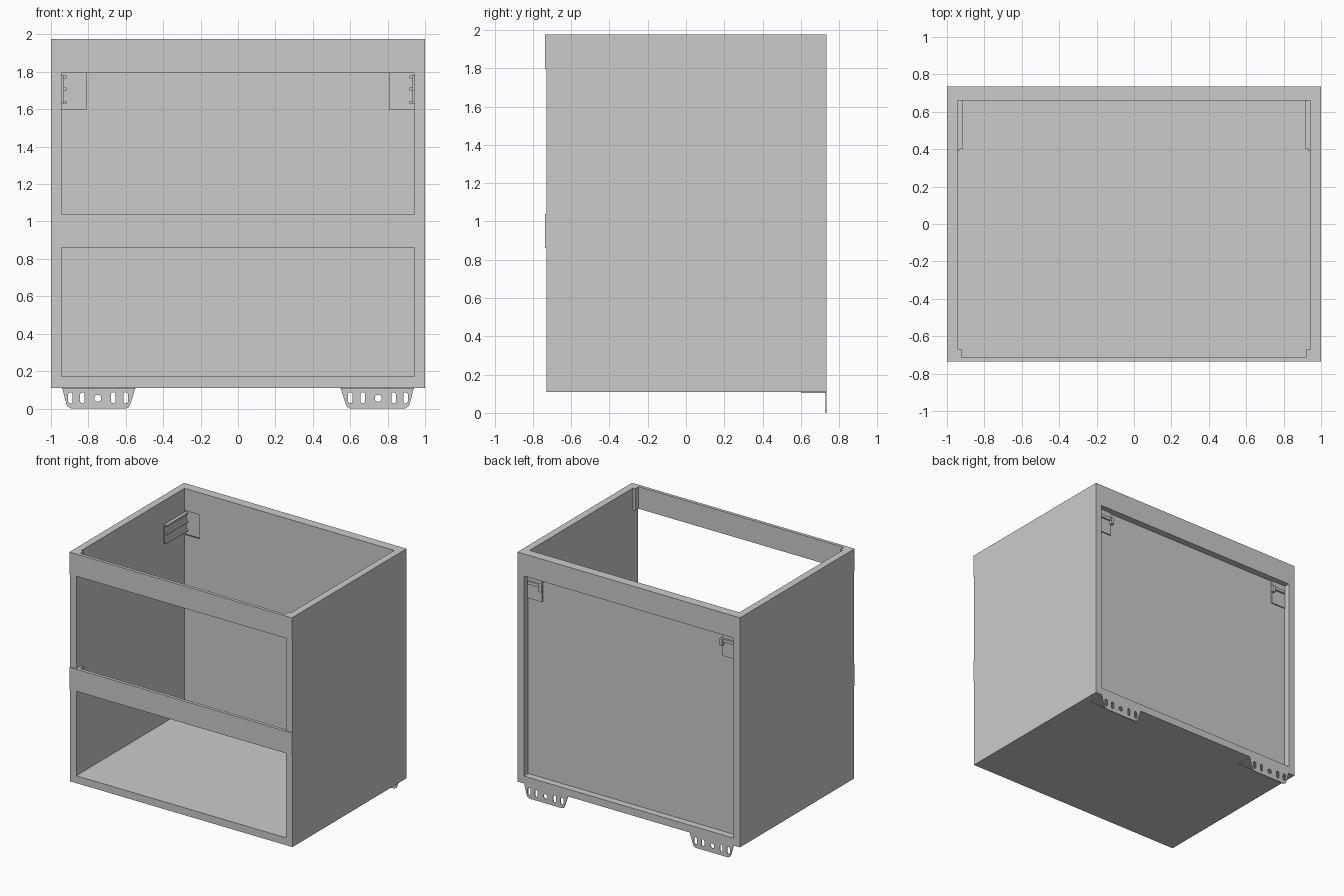
import bpy, bmesh
from math import cos, sin, pi
from mathutils import Matrix

if "Cube" in bpy.data.objects:
    bpy.data.objects.remove(bpy.data.objects["Cube"])


def box(name, x, y, z):
    """Box from (min, max) ranges."""
    bm = bmesh.new()
    bmesh.ops.create_cube(bm, size=1)
    for v in bm.verts:
        v.co = [r[0] + (c + 0.5) * (r[1] - r[0]) for c, r in zip(v.co, (x, y, z))]
    return finish(name, bm)


def finish(name, bm):
    me = bpy.data.meshes.new(name)
    bmesh.ops.recalc_face_normals(bm, faces=bm.faces)
    bm.to_mesh(me)
    bm.free()
    ob = bpy.data.objects.new(name, me)
    bpy.context.collection.objects.link(ob)
    return ob


def mirror_x(ob):
    ob.modifiers.new("mirror", 'MIRROR')
    return ob


def prism(name, pts, axis, lo, hi):
    """Extrude a closed profile along axis 'x' (pts y,z) or 'z' (pts x,y)."""
    bm = bmesh.new()
    put = (lambda p: (lo, *p)) if axis == 'x' else (lambda p: (*p, lo))
    f = bm.faces.new([bm.verts.new(put(p)) for p in pts])
    ext = bmesh.ops.extrude_face_region(bm, geom=[f])['geom']
    step = (hi - lo, 0, 0) if axis == 'x' else (0, 0, hi - lo)
    bmesh.ops.translate(bm, vec=step, verts=[g for g in ext if isinstance(g, bmesh.types.BMVert)])
    return finish(name, bm)


def upright_plate(name, loops, y0, y1):
    """Plate in the x-z plane; loops after the first are holes."""
    cu = bpy.data.curves.new(name, 'CURVE')
    cu.dimensions, cu.fill_mode, cu.extrude = '2D', 'BOTH', (y1 - y0) / 2
    for loop in loops:
        s = cu.splines.new('POLY')
        s.points.add(len(loop) - 1)
        for p, (x, z) in zip(s.points, loop):
            p.co = (x, z, 0, 1)
        s.use_cyclic_u = True
    tmp = bpy.data.objects.new(name + "_outline", cu)
    bpy.context.collection.objects.link(tmp)
    dg = bpy.context.evaluated_depsgraph_get()
    me = bpy.data.meshes.new_from_object(tmp.evaluated_get(dg))
    bpy.data.objects.remove(tmp)
    me.transform(Matrix.Translation((0, (y0 + y1) / 2, 0)) @ Matrix.Rotation(pi / 2, 4, 'X'))
    bm = bmesh.new()
    bm.from_mesh(me)
    bmesh.ops.remove_doubles(bm, verts=bm.verts, dist=1e-5)
    return finish(name, bm)


def slot(x, z, r, half):
    """Rounded slot, straight part +-half tall."""
    return [(x + r * cos(a), z + r * sin(a) + (half if i < 9 else -half))
            for i in range(18) for a in [pi * (i if i < 9 else i - 1) / 8]]


BOT, TOP, BACK = 0.11, 1.975, 0.735
INX = 0.943

# Carcass
mirror_x(box("side_panel", (INX, 1), (-0.729, BACK), (BOT, TOP)))
box("bottom_panel", (-INX, INX), (-0.729, BACK), (BOT, 0.17))
box("back_top_rail", (-INX, INX), (0.66, BACK), (1.795, TOP))

# Back panel, notched at the upper corners for the hangers
upright_plate("back_panel", [[(-INX, 0.17), (INX, 0.17), (INX, 1.6), (0.81, 1.6), (0.81, 1.795),
                              (-0.81, 1.795), (-0.81, 1.6), (-INX, 1.6)]], 0.66, 0.68)

# Front rails, lapping slightly over the side panels
for name, z0, z1 in (("top_front_rail", 1.795, TOP), ("middle_front_rail", 0.86, 1.04)):
    prism(name, [(-1, -0.736), (1, -0.736), (1, -0.729), (INX, -0.729), (INX, -0.71),
                 (-INX, -0.71), (-INX, -0.729), (-1, -0.729)], 'z', z0, z1)
    mirror_x(box(name + "_end_block", (0.922, INX), (-0.71, -0.667), (z0, z1)))

# Wall hangers: rear plate, channel arm along the side, adjusting hook
mirror_x(box("hanger_plate", (0.81, INX), (0.672, 0.69), (1.6, 1.795)))
mirror_x(box("hanger_arm", (0.932, INX), (0.39, 0.672), (1.63, 1.78)))
for z in (1.63, 1.70, 1.765):
    mirror_x(box("hanger_arm_rib", (0.918, 0.932), (0.40, 0.672), (z, z + 0.015)))
mirror_x(box("hanger_hook_bar", (0.80, 0.93), (0.69, 0.705), (1.72, 1.745)))
mirror_x(box("hanger_hook_tip", (0.80, 0.825), (0.69, 0.715), (1.69, 1.745)))

# Perforated fixing brackets under the back edge
outline = [(0.94, BOT), (0.918, 0.025), (0.911, 0.01), (0.892, 0), (0.60, 0),
           (0.584, 0.008), (0.576, 0.025), (0.548, BOT)]
holes = [slot(x, 0.057, 0.012, 0.018) for x in (0.896, 0.832, 0.667, 0.6)]
holes.append(slot(0.75, 0.055, 0.018, 0.001))
mirror_x(upright_plate("bracket_plate", [outline] + holes, 0.728, BACK))
mirror_x(box("bracket_flange", (0.548, 0.94), (0.6, 0.73), (0.104, BOT)))
